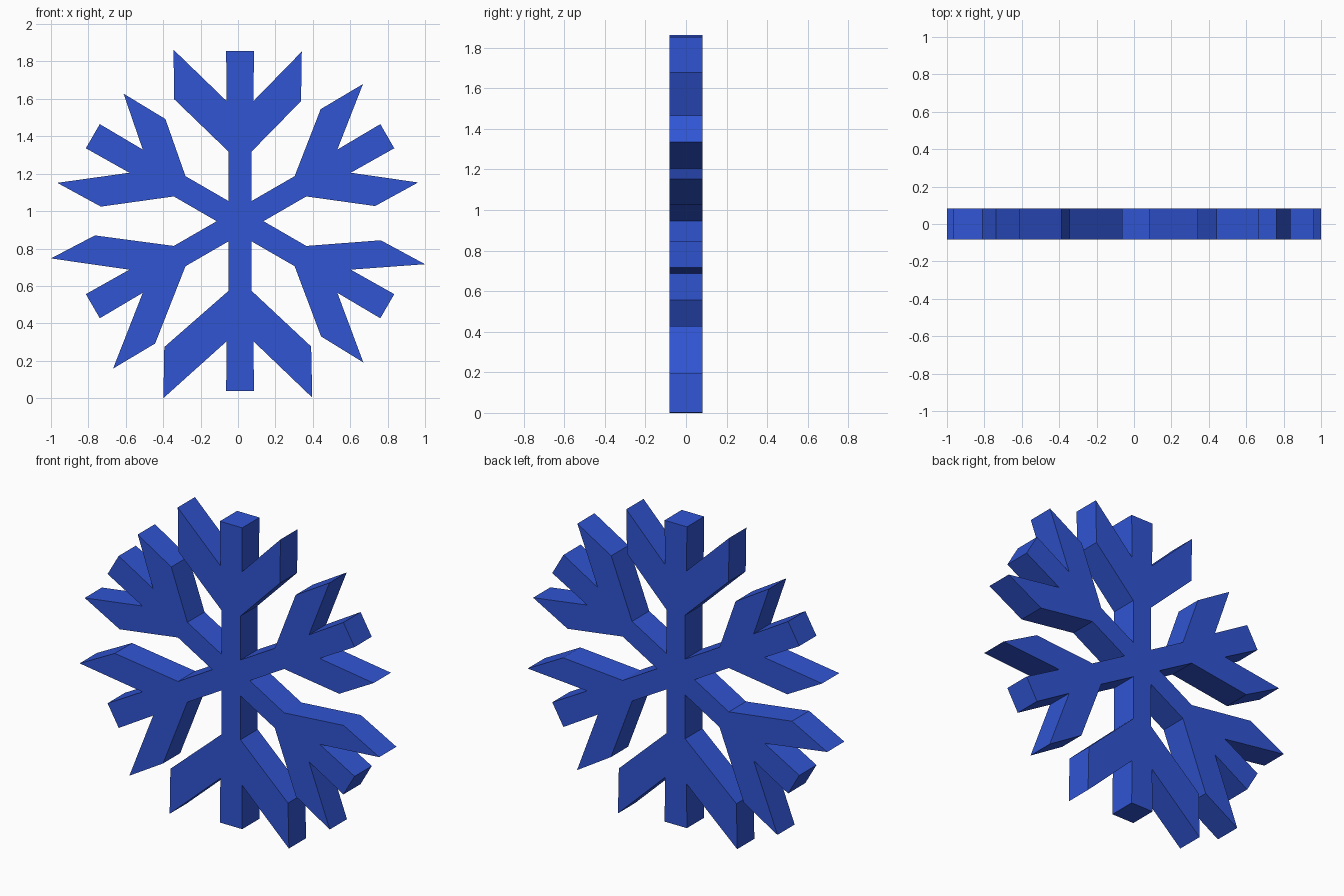
import bpy, bmesh
from math import cos, sin, radians, sqrt

if "Cube" in bpy.data.objects:
    bpy.data.objects.remove(bpy.data.objects["Cube"])

CX, CZ = 0.011, 0.946      # hub centre
HALF_DEPTH = 0.082
STEM, TIP = 0.0625, 0.0745  # half widths of the stem and of the arm tip

# Each arm: angle, then the clockwise-side barb (inner corner, point)
# and the counter-clockwise-side barb (point, inner corner), as x, z
ARMS = [
    (30, (0.733, 1.027), (0.963, 1.153), (0.668, 1.679), (0.442, 1.545)),
    (90, (0.337, 1.588), (0.341, 1.853), (-0.345, 1.863), (-0.341, 1.598)),
    (150, (-0.388, 1.492), (-0.612, 1.628), (-0.966, 1.151), (-0.733, 1.024)),
    (210, (-0.765, 0.870), (-1.0, 0.747), (-0.668, 0.158), (-0.443, 0.292)),
    (270, (-0.394, 0.273), (-0.399, 0.0), (0.397, 0.003), (0.391, 0.276)),
    (330, (0.444, 0.330), (0.670, 0.191), (1.0, 0.716), (0.763, 0.844)),
]


def place(angle, r, side):
    """Point at distance r along an arm, offset sideways."""
    c, s = cos(radians(angle)), sin(radians(angle))
    return (CX + r * c - side * s, CZ + r * s + side * c)


# Outline, arm by arm
outline = []
for angle, in_a, pt_a, pt_b, in_b in ARMS:
    outline += [
        place(angle, STEM * sqrt(3), -STEM),
        place(angle, 0.373, -STEM), in_a, pt_a,
        place(angle, 0.642, -0.0715),
        place(angle, 0.909, -TIP), place(angle, 0.909, TIP),
        place(angle, 0.642, 0.0715),
        pt_b, in_b, place(angle, 0.373, STEM),
    ]

# Extruded plate
bm = bmesh.new()
face = bm.faces.new([bm.verts.new((x, -HALF_DEPTH, z)) for x, z in outline])
ext = bmesh.ops.extrude_face_region(bm, geom=[face], use_keep_orig=True)
moved = [v for v in ext["geom"] if isinstance(v, bmesh.types.BMVert)]
bmesh.ops.translate(bm, verts=moved, vec=(0, 2 * HALF_DEPTH, 0))
bmesh.ops.triangulate(bm, faces=[f for f in bm.faces if len(f.verts) > 4])
bmesh.ops.recalc_face_normals(bm, faces=bm.faces)

mesh = bpy.data.meshes.new("snowflake")
bm.to_mesh(mesh)
bm.free()
snowflake = bpy.data.objects.new("snowflake", mesh)
bpy.context.collection.objects.link(snowflake)

# Blue material
blue = bpy.data.materials.new("blue")
blue.diffuse_color = (0.03, 0.09, 0.65, 1)
blue.use_nodes = True
blue.node_tree.nodes["Principled BSDF"].inputs["Base Color"].default_value = blue.diffuse_color
mesh.materials.append(blue)
